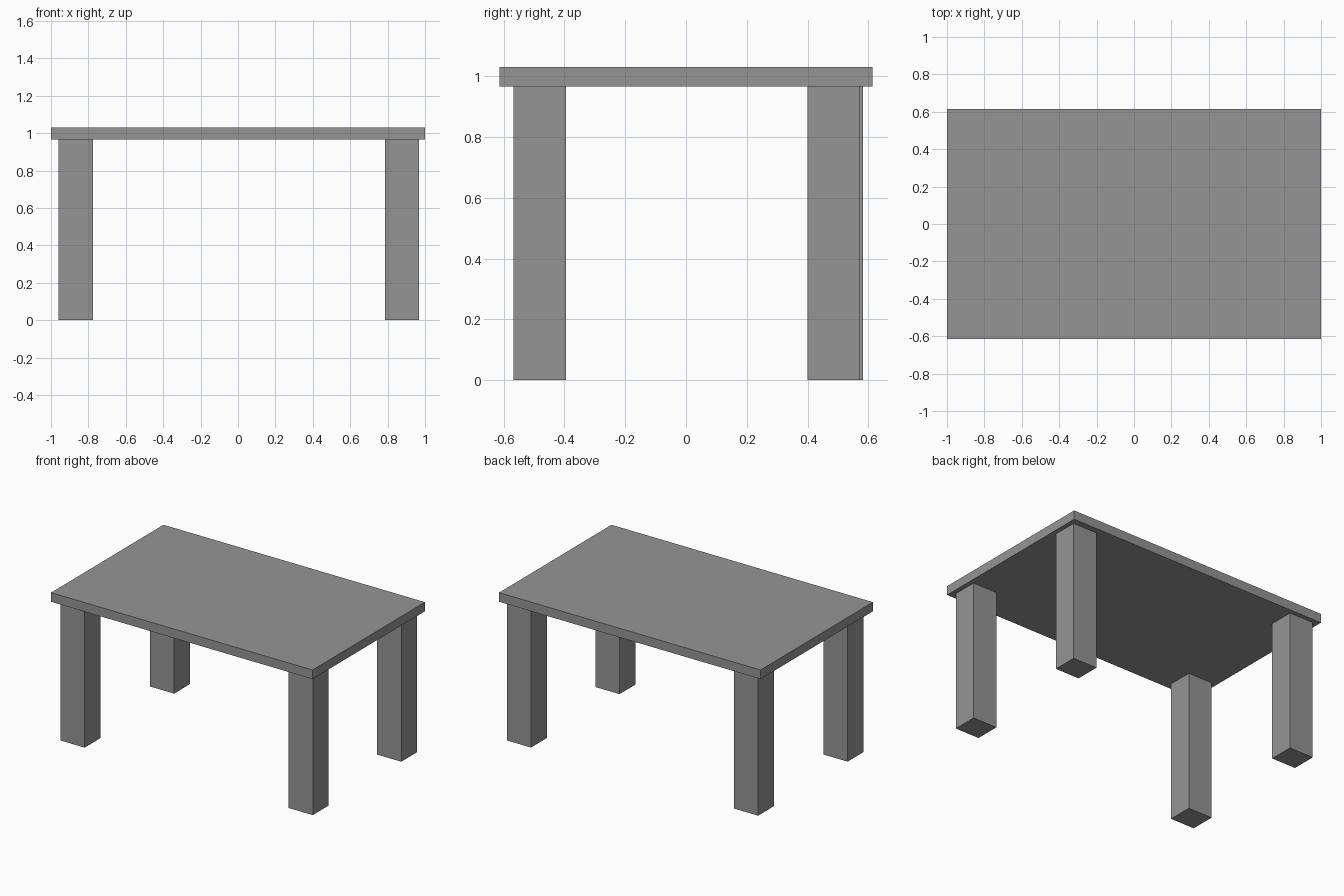
import bpy

cube = bpy.data.objects.get("Cube")
if cube:
    bpy.data.objects.remove(cube, do_unlink=True)

# One grey for the whole table
grey = bpy.data.materials.new("grey")
grey.use_nodes = True
colour = (0.3, 0.3, 0.3, 1)
grey.diffuse_color = colour
grey.node_tree.nodes["Principled BSDF"].inputs["Base Color"].default_value = colour


def box(name, centre, size):
    """Add a flat-sided box with the given centre and full size."""
    bpy.ops.mesh.primitive_cube_add(size=1, location=centre)
    obj = bpy.context.object
    obj.name = name
    obj.scale = size
    bpy.ops.object.transform_apply(location=False, rotation=False, scale=True)
    obj.data.materials.append(grey)
    return obj


# Table top
WIDTH, DEPTH, HEIGHT, THICKNESS = 2, 1.228, 1.03, 0.063
leg_height = HEIGHT - THICKNESS
box("table_top", (0, 0, HEIGHT - THICKNESS / 2), (WIDTH, DEPTH, THICKNESS))

# Four legs; the right back one stands slightly further back
leg_centres = {
    "front_left_leg": (0.877, -0.481),
    "front_right_leg": (-0.868, -0.481),
    "back_left_leg": (0.877, 0.486),
    "back_right_leg": (-0.868, 0.497),
}
for name, (x, y) in leg_centres.items():
    box(name, (x, y, leg_height / 2), (0.184, 0.172, leg_height))
